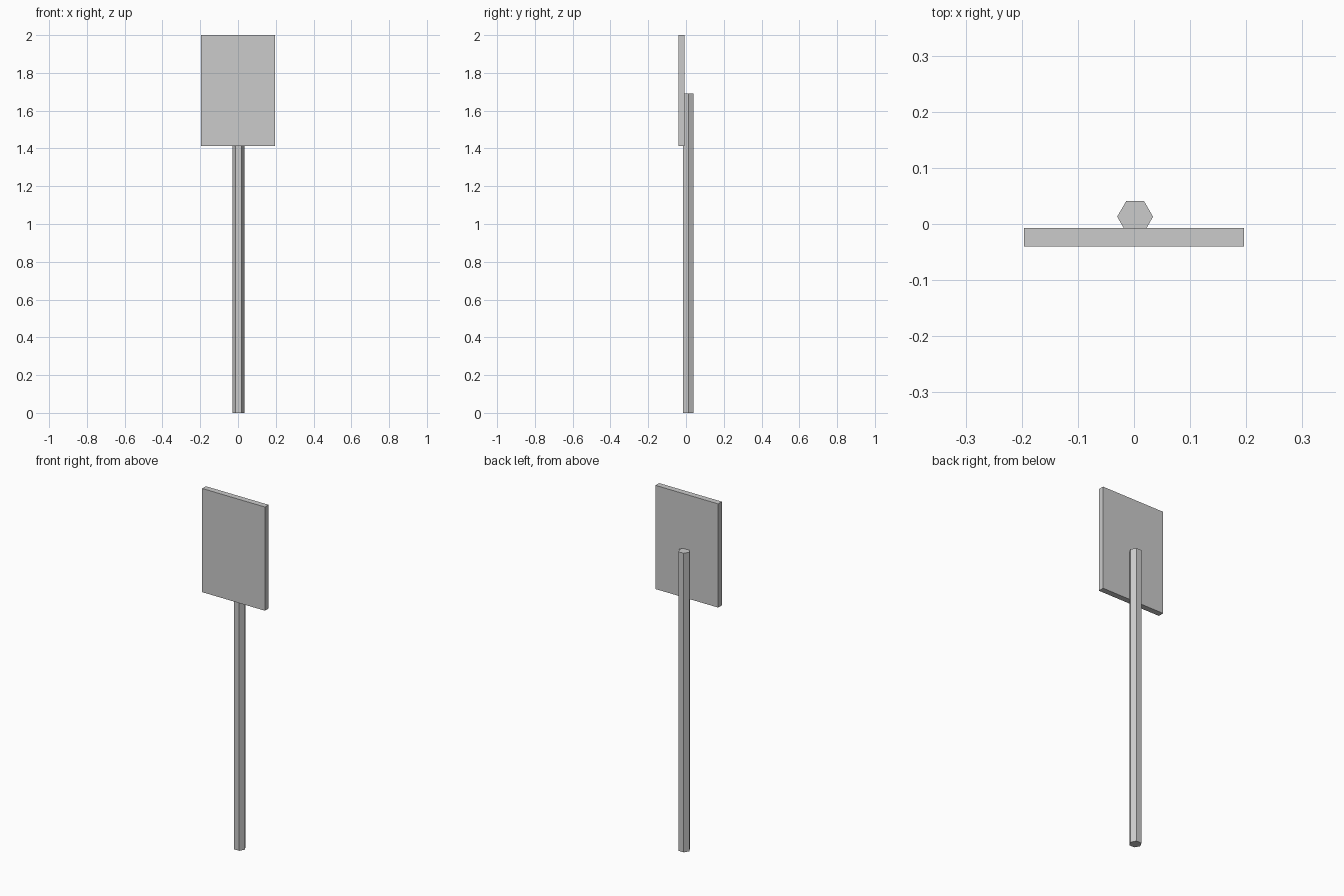
import bpy
import math

if "Cube" in bpy.data.objects:
    bpy.data.objects.remove(bpy.data.objects["Cube"])

# Hexagonal post, corners pointing along x, slightly embedded in the panel
POST_R, POST_H = 0.032, 1.69
bpy.ops.mesh.primitive_cylinder_add(
    vertices=6, radius=POST_R, depth=POST_H,
    location=(0.002, 0.013, POST_H / 2), rotation=(0, 0, math.radians(30)))
post = bpy.context.object
post.name = "post"
bpy.ops.object.transform_apply(location=False, rotation=True, scale=False)

# Flat rectangular sign panel on the front of the post
Z0, Z1 = 1.414, 2.0
bpy.ops.mesh.primitive_cube_add(size=1, location=(0, -0.0233, (Z0 + Z1) / 2))
panel = bpy.context.object
panel.name = "sign_panel"
panel.scale = (0.392, 0.033, Z1 - Z0)
bpy.ops.object.transform_apply(location=False, rotation=False, scale=True)
